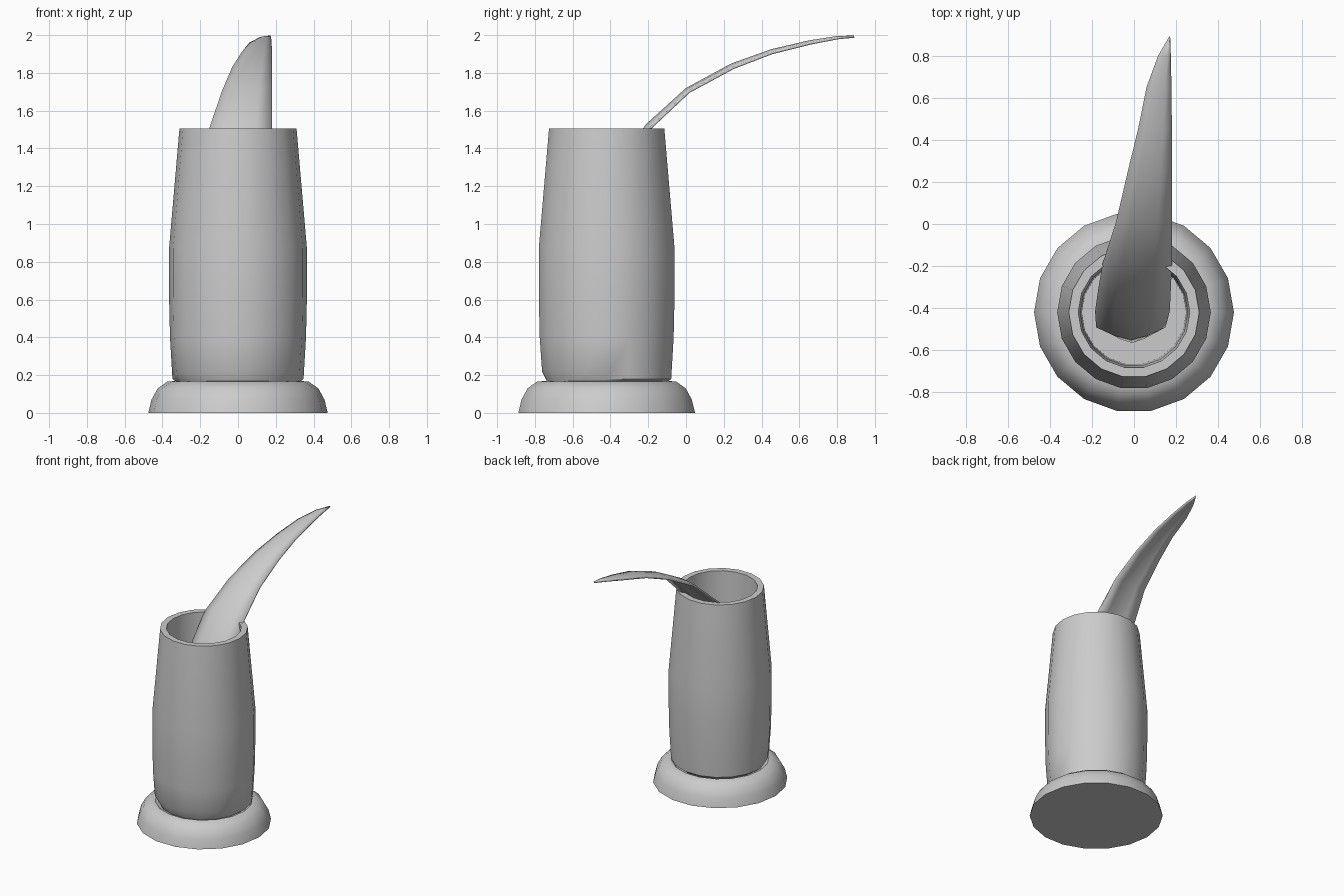
import bpy, math, random

if "Cube" in bpy.data.objects:
    bpy.data.objects.remove(bpy.data.objects["Cube"])

random.seed(4)
CY, SIDES = -0.42, 18


def make_object(name, verts, faces, angle):
    mesh = bpy.data.meshes.new(name)
    mesh.from_pydata(verts, [], faces)
    obj = bpy.data.objects.new(name, mesh)
    bpy.context.collection.objects.link(obj)
    bpy.ops.object.select_all(action='DESELECT')
    obj.select_set(True)
    bpy.context.view_layer.objects.active = obj
    bpy.ops.object.shade_smooth_by_angle(angle=math.radians(angle))
    return obj


def lathe(name, profile, cap_start=False, cap_end=False, adjust=None):
    verts, faces = [], []
    for k, (r, z) in enumerate(profile):
        for i in range(SIDES):
            a = 2 * math.pi * i / SIDES
            rr, zz = adjust(k, a, r, z) if adjust else (r, z)
            verts.append((rr * math.cos(a), CY + rr * math.sin(a), zz))
    for k in range(len(profile) - 1):
        for i in range(SIDES):
            j = (i + 1) % SIDES
            a, b = k * SIDES, (k + 1) * SIDES
            faces.append((a + i, a + j, b + j, b + i))
    if cap_start:
        faces.append(tuple(reversed(range(SIDES))))
    if cap_end:
        n = (len(profile) - 1) * SIDES
        faces.append(tuple(range(n, n + SIDES)))
    return make_object(name, verts, faces, 40)


# Rounded foot
lathe("base", [(0.475, 0), (0.458, 0.07), (0.425, 0.13), (0.375, 0.165),
               (0.345, 0.168), (0.32, 0.15)], True, True)


# Hollow tapered body, with its lower edge lifted unevenly at the front
def lift_front(k, a, r, z):
    if k == 1:
        front = max(0, -math.sin(a)) ** 0.6
        z += front * (0.05 + random.uniform(-0.015, 0.015))
    return r, z


lathe("vase_body", [(0.315, 0.155), (0.347, 0.18), (0.36, 0.4), (0.365, 0.62), (0.365, 0.87),
                    (0.31, 1.505), (0.265, 1.505), (0.255, 0.87), (0.248, 0.2)],
      cap_end=True, adjust=lift_front)

# Curved leaf: y, z, left x, right x, droop of the edges
rows = [(-0.565, 0.60, -0.12, 0.10, 0.05), (-0.55, 0.85, -0.18, 0.15, 0.06),
        (-0.46, 1.13, -0.185, 0.17, 0.05), (-0.34, 1.35, -0.17, 0.175, 0.035),
        (-0.21, 1.53, -0.15, 0.18, 0.025), (0.0, 1.72, -0.085, 0.18, 0.02),
        (0.24, 1.85, -0.03, 0.18, 0.02), (0.45, 1.925, 0.02, 0.18, 0.015),
        (0.65, 1.972, 0.06, 0.178, 0.012), (0.80, 1.995, 0.115, 0.175, 0.006),
        (0.89, 1.998, 0.167, 0.172, 0.0)]
verts, faces, W = [], [], 5
for k, (y, z, xl, xr, cup) in enumerate(rows):
    p, q = rows[max(k - 1, 0)], rows[min(k + 1, len(rows) - 1)]
    dy, dz = q[0] - p[0], q[1] - p[1]
    length = math.hypot(dy, dz)
    for i in range(W):
        t = i / (W - 1)
        d = cup * abs(2 * t - 1) ** 1.5
        verts.append((xl + (xr - xl) * t, y + d * dz / length, z - d * dy / length))
for k in range(len(rows) - 1):
    for i in range(W - 1):
        a = k * W + i
        faces.append((a, a + 1, a + W + 1, a + W))
leaf = make_object("leaf", verts, faces, 60)
mod = leaf.modifiers.new("thickness", 'SOLIDIFY')
mod.thickness = 0.012
mod.offset = -1
